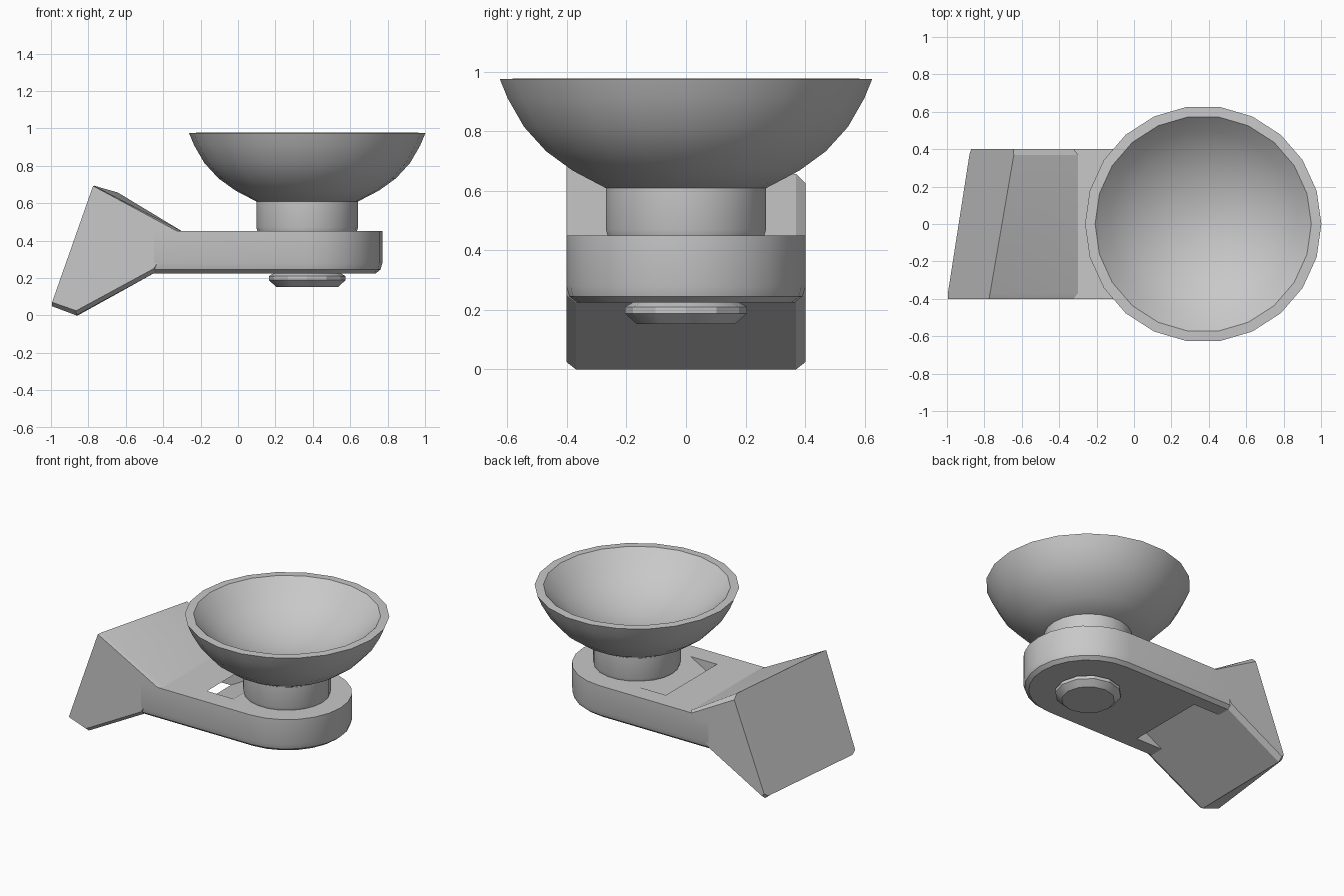
import bpy, bmesh
from math import cos, sin, pi, radians, sqrt

default = bpy.data.objects.get("Cube")
if default:
    bpy.data.objects.remove(default, do_unlink=True)

GREY = (0.58, 0.58, 0.58, 1)
mat = bpy.data.materials.new("plain grey")
mat.use_nodes = True
mat.diffuse_color = GREY
for node in mat.node_tree.nodes:
    if node.type == 'BSDF_PRINCIPLED':
        node.inputs["Base Color"].default_value = GREY

CX = 0.37          # axis of the bowl and of the rounded arm end
HALF = 0.402       # half width of the arm
ARM_TOP, ARM_BOTTOM = 0.45, 0.225
HEEL = -0.45       # where the arm meets the mount
SLOPE = 0.555      # rise of the mount underside


def activate(obj):
    bpy.ops.object.select_all(action='DESELECT')
    obj.select_set(True)
    bpy.context.view_layer.objects.active = obj


def loft(name, rings, angle=25):
    """Skin a stack of equal closed rings and cap both ends."""
    bm = bmesh.new()
    loops = [[bm.verts.new(p) for p in ring] for ring in rings]
    n = len(loops[0])
    for a, b in zip(loops, loops[1:]):
        for i in range(n):
            j = (i + 1) % n
            bm.faces.new((a[i], a[j], b[j], b[i]))
    bm.faces.new(loops[0][::-1])
    bm.faces.new(loops[-1])
    bmesh.ops.recalc_face_normals(bm, faces=bm.faces)
    mesh = bpy.data.meshes.new(name)
    bm.to_mesh(mesh)
    bm.free()
    mesh.materials.append(mat)
    obj = bpy.data.objects.new(name, mesh)
    bpy.context.collection.objects.link(obj)
    activate(obj)
    bpy.ops.object.shade_smooth_by_angle(angle=radians(angle))
    return obj


def turned(name, profile, sides, angle=25):
    """Turn (radius, height) pairs around the bowl axis."""
    rings = [[(CX + r * cos(2 * pi * i / sides), r * sin(2 * pi * i / sides), z)
              for i in range(sides)] for r, z in profile]
    return loft(name, rings, angle)


def arm_outline(inset, z, steps=12):
    """Straight-sided outline with a half-round end."""
    r = HALF - inset
    arc = [(CX + r * cos(a), r * sin(a), z)
           for a in (-pi / 2 + pi * i / steps for i in range(steps + 1))]
    return [(HEEL, -r, z)] + arc + [(HEEL, r, z)]


# Arm with a chamfered lower edge
arm = loft("arm", [arm_outline(0.035, ARM_BOTTOM), arm_outline(0.01, 0.245),
                   arm_outline(0, 0.28), arm_outline(0, ARM_TOP)])

# Slanted slot through the arm, in line with the mount underside
def slot_side(y):
    low, high = HEEL - 0.05, 0.1
    z = lambda x: ARM_BOTTOM + SLOPE * (x - HEEL)
    return [(low, y, z(low)), (low + 0.2, y, z(low)),
            (high + 0.2, y, z(high)), (high, y, z(high))]

cutter = loft("slot_cutter", [slot_side(-0.27), slot_side(0.28)])
cutter.hide_render = True
cut = arm.modifiers.new("slot", 'BOOLEAN')
cut.object = cutter
cut.operation = 'DIFFERENCE'
cut.solver = 'EXACT'
activate(arm)
bpy.ops.object.modifier_apply(modifier=cut.name)
bpy.data.objects.remove(cutter, do_unlink=True)
bpy.ops.object.shade_smooth_by_angle(angle=radians(20))

# Wall mount: a wedge whose back plate is turned slightly to one side,
# with chamfered side edges
front = [(-1, 0.05), (-0.775, 0.695), (-0.3, ARM_TOP),
         (HEEL, ARM_BOTTOM), (-0.865, 0)]
back = [(-0.875, 0.02), (-0.637, 0.655), (-0.3, ARM_TOP),
        (HEEL, ARM_BOTTOM), (-0.855, 0)]
front_side = [(-0.994, 0.07), (-0.775, 0.692), (-0.325, ARM_TOP),
              (HEEL, 0.25), (-0.865, 0.025)]
back_side = [(-0.87, 0.045), (-0.645, 0.625), (-0.325, ARM_TOP),
             (HEEL, 0.25), (-0.855, 0.025)]


def section(t):
    """Mount cross-section part way from the front to the back."""
    return [(x0 + t * (x1 - x0), HALF * (2 * t - 1), z0 + t * (z1 - z0))
            for (x0, z0), (x1, z1) in zip(front, back)]

loft("mount", [[(x, -HALF, z) for x, z in front_side], section(0.04),
               section(0.96), [(x, HALF, z) for x, z in back_side]], 15)

# Neck
turned("neck", [(0.265, ARM_TOP - 0.002), (0.272, 0.47), (0.272, 0.615)], 22)

# Bowl: rounded outside, shallow spherical hollow inside
RIM, RIM_Z, DEPTH = 0.578, 0.977, 0.26
ball = (RIM ** 2 + DEPTH ** 2) / (2 * DEPTH)
hollow = [(r, RIM_Z - DEPTH + ball - sqrt(ball ** 2 - r ** 2))
          for r in (RIM * k for k in (1, 0.87, 0.72, 0.54, 0.36, 0.18, 0.04))]
turned("bowl", [(0.27, 0.608), (0.385, 0.668), (0.475, 0.733), (0.55, 0.815),
                (0.605, 0.91), (0.632, 0.975)] + hollow, 22, 40)

# Nut under the arm
turned("nut", [(0.165, 0.152), (0.205, 0.188), (0.205, 0.21), (0.17, 0.23)], 12)
